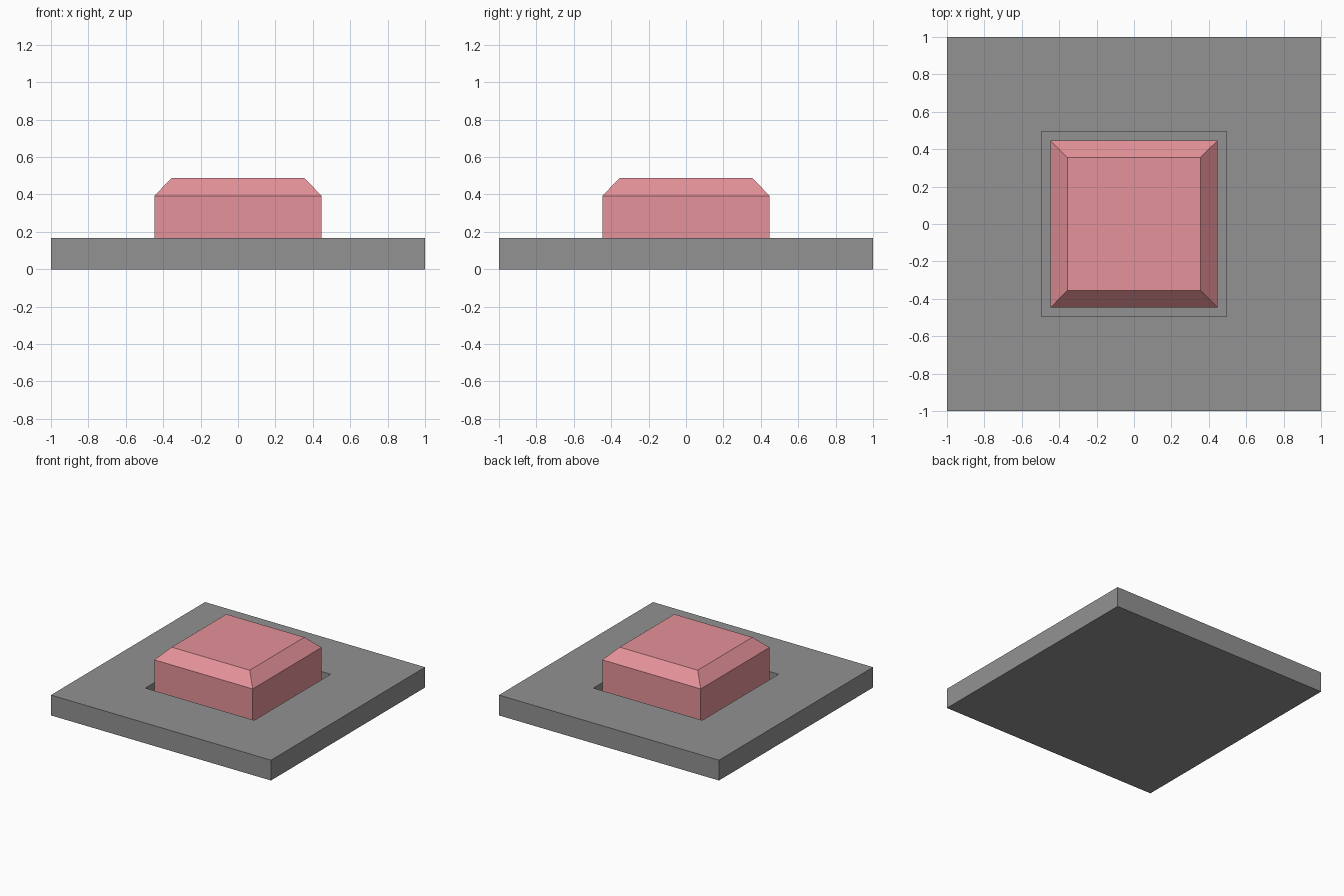
import bpy, bmesh

if "Cube" in bpy.data.objects:
    bpy.data.objects.remove(bpy.data.objects["Cube"])


def square(bm, half, z):
    pts = [(-half, -half), (half, -half), (half, half), (-half, half)]
    return [bm.verts.new((x, y, z)) for x, y in pts]


def stepped_block(name, profile, color):
    """Solid made of stacked square sections, given as (half width, z)."""
    bm = bmesh.new()
    rings = [square(bm, h, z) for h, z in profile]
    for a, b in zip(rings, rings[1:]):
        for i in range(4):
            j = (i + 1) % 4
            bm.faces.new((a[i], a[j], b[j], b[i]))
    bm.faces.new(rings[0][::-1])
    bm.faces.new(rings[-1])
    bmesh.ops.recalc_face_normals(bm, faces=bm.faces)
    mesh = bpy.data.meshes.new(name)
    bm.to_mesh(mesh)
    bm.free()
    mat = bpy.data.materials.new(name + "_color")
    mat.diffuse_color = (*color, 1)
    mat.use_nodes = True
    mat.node_tree.nodes["Principled BSDF"].inputs["Base Color"].default_value = mat.diffuse_color
    mesh.materials.append(mat)
    obj = bpy.data.objects.new(name, mesh)
    bpy.context.collection.objects.link(obj)
    return obj


FLOOR = 0.06

# Square dark grey base plate with a recessed pocket in the top
stepped_block("base_plate", [(1.0, 0), (1.0, 0.167), (0.495, 0.167), (0.495, FLOOR)],
              (0.287, 0.287, 0.287))

# Red push button with a chamfered top, seated in the pocket
stepped_block("push_button", [(0.447, FLOOR), (0.447, 0.393), (0.355, 0.487)],
              (0.78, 0.287, 0.32))
